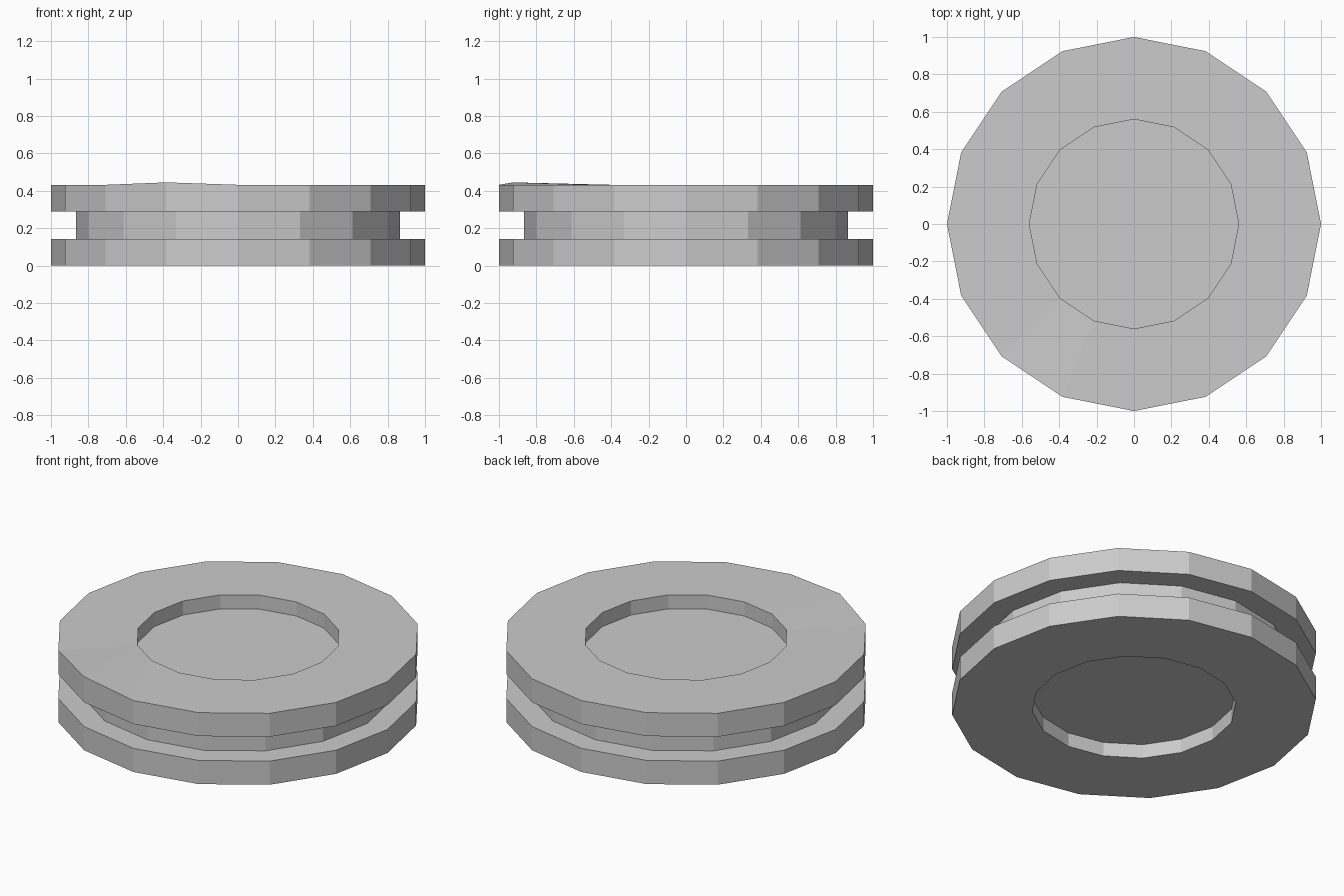
import bpy
import bmesh
from math import cos, sin, tau

cube = bpy.data.objects.get("Cube")
if cube:
    bpy.data.objects.remove(cube, do_unlink=True)

SIDES = 16

# Single grey material
grey = bpy.data.materials.new("plain grey")
grey.use_nodes = True
colour = (0.6, 0.6, 0.6, 1)
grey.diffuse_color = colour
grey.node_tree.nodes["Principled BSDF"].inputs["Base Color"].default_value = colour

# Half profile (radius, height): bottom recess, lower flange, groove, upper flange, top recess
profile = [(0.56, 0.085), (0.56, 0), (1, 0), (1, 0.143), (0.865, 0.143),
           (0.865, 0.29), (1, 0.29), (1, 0.432), (0.56, 0.432), (0.56, 0.347)]

bm = bmesh.new()
rings = [[bm.verts.new((r * cos(tau * k / SIDES), r * sin(tau * k / SIDES), z))
          for k in range(SIDES)] for r, z in profile]

# Walls and flange faces between neighbouring rings
for low, high in zip(rings, rings[1:]):
    for k in range(SIDES):
        n = (k + 1) % SIDES
        bm.faces.new((low[k], low[n], high[n], high[k]))

# Recess floors
bm.faces.new(rings[0][::-1])
bm.faces.new(rings[-1])

# Slightly raised corner on the upper rim, with creases around it
outer, inner = rings[7], rings[8]
bmesh.ops.connect_verts(bm, verts=[outer[11], inner[10]])
bmesh.ops.connect_verts(bm, verts=[outer[12], inner[11]])
outer[11].co.z += 0.013

bmesh.ops.recalc_face_normals(bm, faces=bm.faces)
mesh = bpy.data.meshes.new("grooved_disc")
bm.to_mesh(mesh)
bm.free()
mesh.materials.append(grey)
disc = bpy.data.objects.new("grooved_disc", mesh)
bpy.context.collection.objects.link(disc)
